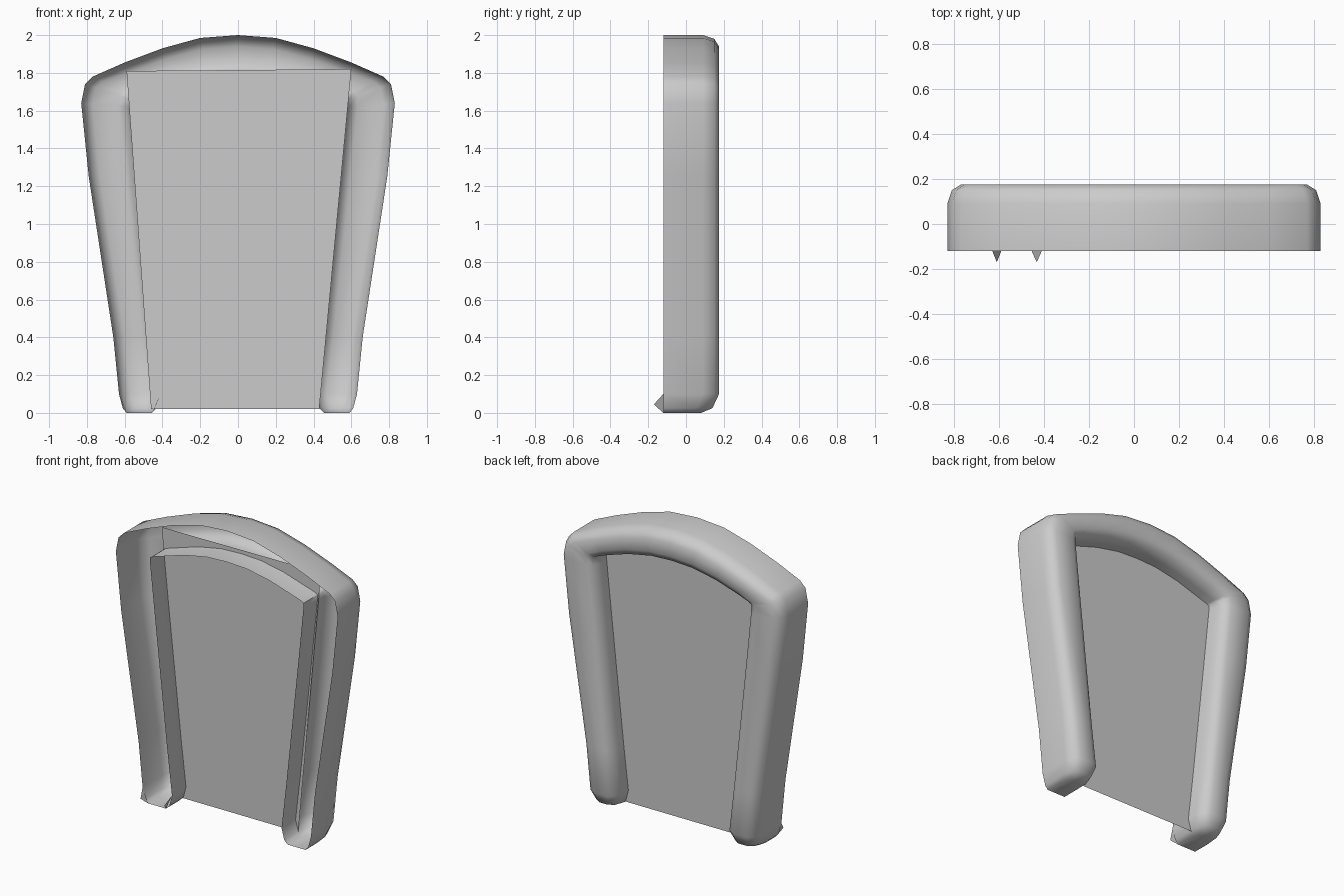
import bpy, bmesh, math
from mathutils import Vector

cube = bpy.data.objects.get("Cube")
if cube:
    bpy.data.objects.remove(cube, do_unlink=True)

grey = bpy.data.materials.new("plain_grey")
grey.use_nodes = True
colour = (0.6, 0.6, 0.6, 1)
grey.diffuse_color = colour
grey.node_tree.nodes["Principled BSDF"].inputs["Base Color"].default_value = colour

FRONT = -0.12


def finish(name, bm, smooth=False):
    mesh = bpy.data.meshes.new(name)
    bm.to_mesh(mesh)
    bm.free()
    mesh.materials.append(grey)
    obj = bpy.data.objects.new(name, mesh)
    bpy.context.collection.objects.link(obj)
    if smooth:
        bpy.ops.object.select_all(action='DESELECT')
        obj.select_set(True)
        bpy.context.view_layer.objects.active = obj
        bpy.ops.object.shade_smooth_by_angle(angle=math.radians(55))
    return obj


# Arched frame: outer and inner outline points with the depth of the back, top to foot
stations = [
    ((0, 2), (0, 1.79), 0.175),
    ((0.2, 1.985), (0.15, 1.783), 0.175),
    ((0.4, 1.93), (0.32, 1.75), 0.175),
    ((0.6, 1.855), (0.48, 1.70), 0.175),
    ((0.77, 1.78), (0.56, 1.675), 0.175),
    ((0.81, 1.74), (0.575, 1.665), 0.175),
    ((0.83, 1.64), (0.573, 1.62), 0.175),
    ((0.79, 1.25), (0.535, 1.25), 0.175),
    ((0.66, 0.4), (0.445, 0.4), 0.175),
    ((0.63, 0.1), (0.41, 0.1), 0.175),
    ((0.61, 0.025), (0.43, 0.025), 0.14),
    ((0.59, 0), (0.455, 0), 0.08),
]


def section(bm, outer, inner, back, side):
    """U-shaped cross-section, open to the front."""
    o, i = Vector(outer), Vector(inner)
    across = (i - o).normalized()
    width = (i - o).length
    half = [(0, FRONT), (0, back - 0.085), (0.02, back - 0.025), (0.06, back)]
    pts = half + [(width - d, y) for d, y in reversed(half)]
    ring = []
    for d, y in pts:
        p = o + across * d
        ring.append(bm.verts.new((side * p.x, y, p.y)))
    return ring


bm = bmesh.new()
rings = [section(bm, *s, -1) for s in reversed(stations)]
rings += [section(bm, *s, 1) for s in stations[1:]]
for a, b in zip(rings, rings[1:]):
    for k in range(len(a) - 1):
        bm.faces.new((a[k], b[k], b[k + 1], a[k + 1]))
# Closed feet
bm.faces.new(rings[0])
bm.faces.new(rings[-1])
bmesh.ops.recalc_face_normals(bm, faces=bm.faces)
finish("arched_frame", bm, smooth=True)

# Flat panel set halfway into the frame
bm = bmesh.new()
corners = [(-0.46, 0.02), (0.43, 0.02), (0.6, 1.82), (-0.59, 1.81)]
bm.faces.new([bm.verts.new((x, 0.03, z)) for x, z in corners])
finish("back_panel", bm)

# Small pointed tabs at the front of one foot
for name, top, low in (("outer_foot_tab", -0.63, -0.59), ("inner_foot_tab", -0.41, -0.455)):
    bm = bmesh.new()
    bm.faces.new([bm.verts.new(p) for p in (
        (top, FRONT, 0.1), (low, FRONT, 0), ((top + low) / 2, -0.17, 0.045))])
    finish(name, bm)
